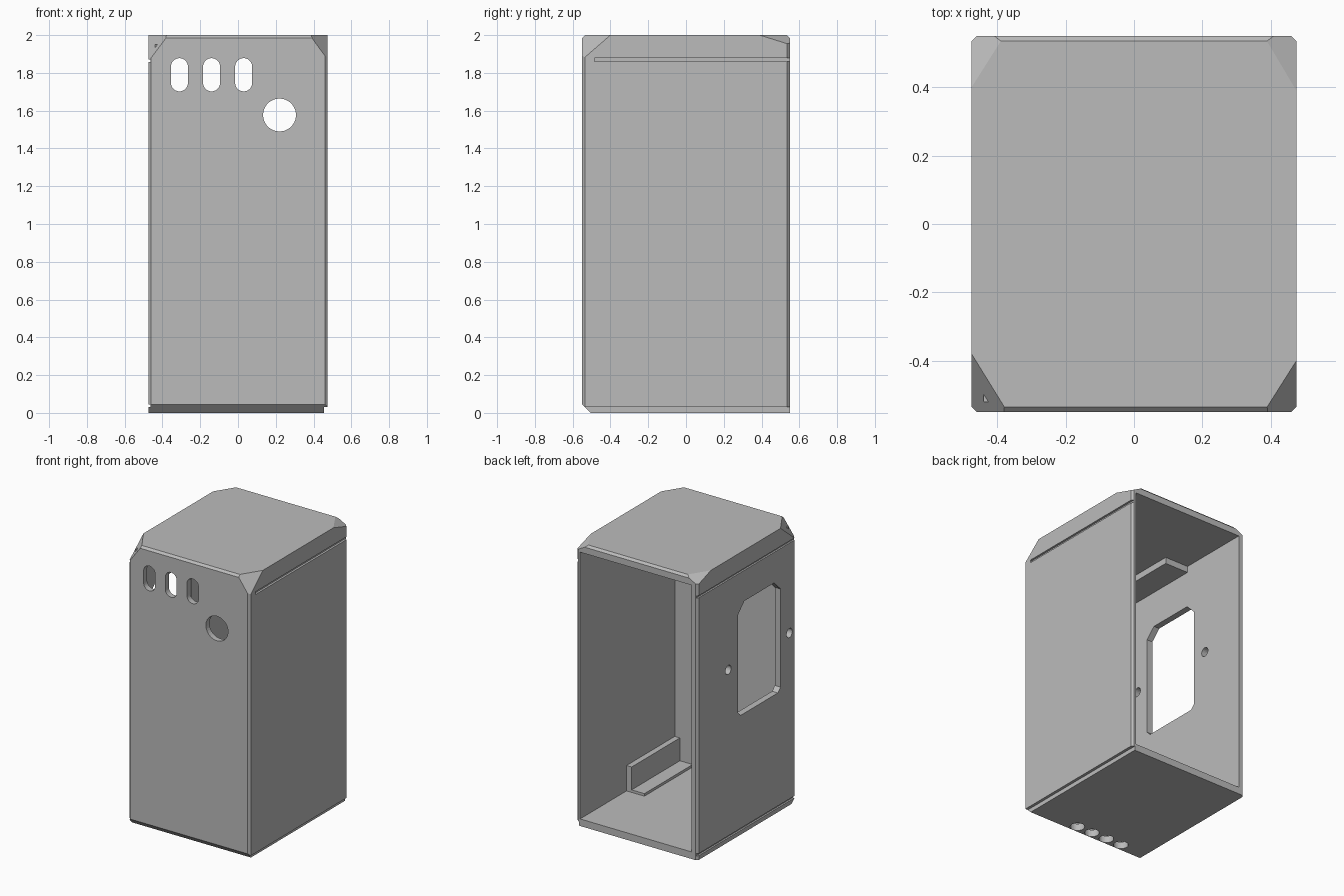
import bpy, bmesh, math
from mathutils import Vector

old = bpy.data.objects.get("Cube")
if old:
    bpy.data.objects.remove(old, do_unlink=True)

grey = bpy.data.materials.new("plain grey")
grey.use_nodes = True
COLOR = (0.5, 0.5, 0.5, 1)
grey.diffuse_color = COLOR
grey.node_tree.nodes["Principled BSDF"].inputs["Base Color"].default_value = COLOR


def add_object(name, bm):
    bmesh.ops.recalc_face_normals(bm, faces=bm.faces)
    mesh = bpy.data.meshes.new(name)
    bm.to_mesh(mesh)
    bm.free()
    mesh.materials.append(grey)
    obj = bpy.data.objects.new(name, mesh)
    bpy.context.collection.objects.link(obj)
    return obj


def box_mesh(lo, hi):
    bm = bmesh.new()
    bmesh.ops.create_cube(bm, size=1)
    for v in bm.verts:
        v.co = [(a + b) / 2 + c * (b - a) for a, b, c in zip(lo, hi, v.co)]
    return bm


def box(name, lo, hi):
    return add_object(name, box_mesh(lo, hi))


def prism(name, axis, profile, lo, hi):
    """Extrude a 2D profile along one axis."""
    bm = bmesh.new()

    def place(u, v, d):
        co = [u, v]
        co.insert(axis, d)
        return bm.verts.new(co)

    face = bm.faces.new([place(u, v, lo) for u, v in profile])
    geom = bmesh.ops.extrude_face_region(bm, geom=[face])["geom"]
    shift = Vector((0, 0, 0))
    shift[axis] = hi - lo
    bmesh.ops.translate(bm, vec=shift, verts=[g for g in geom if isinstance(g, bmesh.types.BMVert)])
    return add_object(name, bm)


def capsule(cu, cv, r, half=0, n=32):
    """Circle, or an upright slot when half is above zero."""
    pts = []
    for i in range(n):
        a = 2 * math.pi * (i + 0.5) / n
        pts.append((cu + r * math.cos(a), cv + r * math.sin(a) + math.copysign(half, math.sin(a))))
    return pts


def slice_off(bm, point, normal):
    bmesh.ops.bisect_plane(bm, geom=bm.verts[:] + bm.edges[:] + bm.faces[:],
                           plane_co=point, plane_no=normal, clear_outer=True)
    bmesh.ops.holes_fill(bm, edges=[e for e in bm.edges if e.is_boundary])


def cut(target, cutter):
    cutter.hide_render = True
    mod = target.modifiers.new("cut", "BOOLEAN")
    mod.operation = "DIFFERENCE"
    mod.solver = "EXACT"
    mod.object = cutter
    bpy.context.view_layer.objects.active = target
    bpy.ops.object.modifier_apply(modifier=mod.name)
    bpy.data.objects.remove(cutter, do_unlink=True)


# Outer block with its chamfers
X, Y, H, C = 0.475, 0.55, 2.0, 0.015
bm = box_mesh((-X, -Y, 0), (X, Y, H))
for sx in (-1, 1):
    for sy in (-1, 1):
        slice_off(bm, (sx * (X - C), sy * Y, 0), (sx, sy, 0))
for sy in (-1, 1):
    slice_off(bm, (0, sy * Y, H - C), (0, sy, 1))
slice_off(bm, (0, -Y, 0.045), (0, -1, -1))
# Clipped top corners: side signs, then lengths along x, y and z
for sx, sy, a, b, c in ((1, -1, 0.095, 0.15, 0.13), (-1, -1, 0.105, 0.17, 0.14),
                        (1, 1, 0.095, 0.16, 0.05), (-1, 1, 0.095, 0.15, 0.05)):
    slice_off(bm, (sx * (X - a), sy * Y, H), (sx / a, sy / b, 1 / c))
case = add_object("case", bm)

# Hollow inside, open at the back
cut(case, box("cavity", (-0.43, -0.51, 0.05), (0.445, 0.7, 1.94)))

# Front slots and round button hole
for x in (-0.31, -0.14, 0.03):
    cut(case, prism("slot", 1, capsule(x, 1.79, 0.045, 0.043), -0.7, -0.45))
cut(case, prism("button_hole", 1, capsule(0.22, 1.577, 0.087), -0.7, -0.45))

# Socket opening and its screw holes in the right wall
y0, y1, z0, z1, k, j = -0.38, 0.095, 0.845, 1.64, 0.07, 0.03
socket = [(y0 + j, z0), (y1 - j, z0), (y1, z0 + j), (y1, z1 - k),
          (y1 - k, z1), (y0 + k, z1), (y0, z1 - k), (y0, z0 + j)]
cut(case, prism("socket_opening", 0, socket, -0.6, -0.35))
for y in (0.205, -0.48):
    cut(case, prism("screw_hole", 0, capsule(y, 1.22, 0.032, n=20), -0.6, -0.35))

# Row of cable holes in the floor
for i in range(4):
    cut(case, prism("cable_hole", 2, capsule(-0.27 + i * 0.123, -0.455, 0.048), -0.1, 0.12))

# Side grooves and the bottom step
cut(case, box("left_groove", (X - 0.015, -0.485, 1.86), (0.6, 0.7, 1.88)))
cut(case, box("right_groove", (-0.6, -0.7, 1.857), (-X + 0.012, 0.7, 1.872)))
cut(case, box("right_low_groove", (-0.6, -0.7, 0.03), (-X + 0.012, 0.7, 0.045)))
cut(case, box("left_step", (0.455, -0.7, -0.1), (0.6, 0.7, 0.03)))

# Inner mounting rails
box("floor_rail", (0.405, -0.52, 0.04), (0.455, 0.03, 0.23))
box("floor_rail_foot", (0.305, -0.52, 0.04), (0.41, 0.03, 0.068))
box("ceiling_rail", (-0.44, -0.52, 1.895), (-0.245, 0.03, 1.95))
